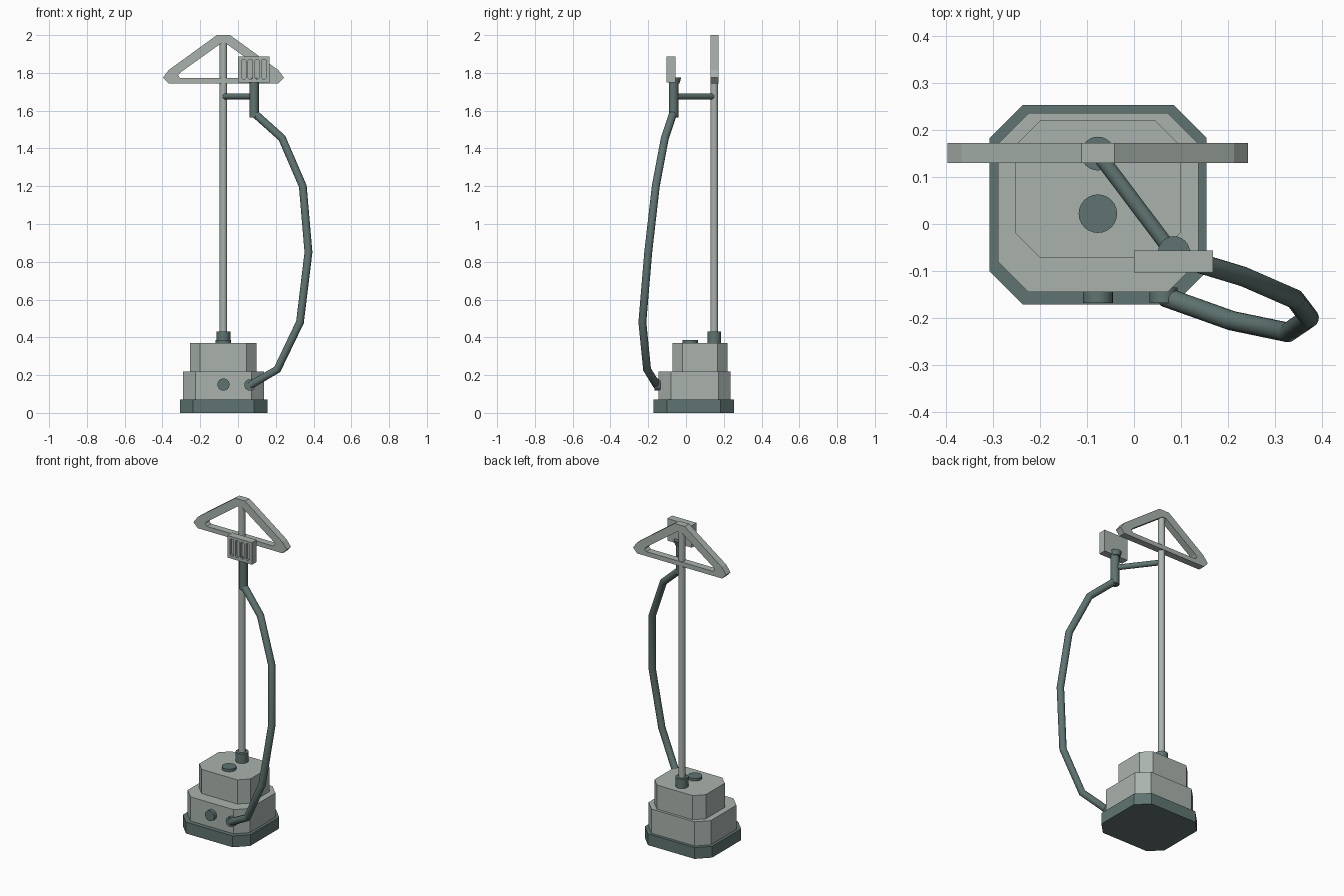
import bpy, bmesh, math
from mathutils import Vector

if "Cube" in bpy.data.objects:
    bpy.data.objects.remove(bpy.data.objects["Cube"])

CX = -0.077  # centre line of the base and pole


def material(name, rgb):
    m = bpy.data.materials.new(name)
    m.diffuse_color = (*rgb, 1)
    m.use_nodes = True
    m.node_tree.nodes["Principled BSDF"].inputs["Base Color"].default_value = m.diffuse_color
    return m


LIGHT = material("pale grey green", (0.40, 0.45, 0.42))
DARK = material("dark grey green", (0.115, 0.175, 0.165))


def mesh_object(name, bm, mat):
    bmesh.ops.recalc_face_normals(bm, faces=bm.faces)
    me = bpy.data.meshes.new(name)
    bm.to_mesh(me)
    bm.free()
    me.materials.append(mat)
    ob = bpy.data.objects.new(name, me)
    bpy.context.collection.objects.link(ob)
    return ob


def smooth(ob):
    bpy.ops.object.select_all(action='DESELECT')
    ob.select_set(True)
    bpy.context.view_layer.objects.active = ob
    bpy.ops.object.shade_smooth_by_angle(angle=math.radians(35))


def chamfered(x0, x1, y0, y1, c):
    """Rectangle outline with cut corners."""
    return [(x0 + c, y0), (x1 - c, y0), (x1, y0 + c), (x1, y1 - c),
            (x1 - c, y1), (x0 + c, y1), (x0, y1 - c), (x0, y0 + c)]


def tier(name, outline, z0, z1, mat):
    bm = bmesh.new()
    face = bm.faces.new([bm.verts.new((x, y, z0)) for x, y in outline])
    up = bmesh.ops.extrude_face_region(bm, geom=[face], use_keep_orig=True)
    verts = [g for g in up["geom"] if isinstance(g, bmesh.types.BMVert)]
    bmesh.ops.translate(bm, verts=verts, vec=(0, 0, z1 - z0))
    return mesh_object(name, bm, mat)


def rod(name, a, b, r, mat, r2=None):
    a, b = Vector(a), Vector(b)
    bm = bmesh.new()
    bmesh.ops.create_cone(bm, cap_ends=True, segments=24, radius1=r,
                          radius2=r if r2 is None else r2, depth=(b - a).length)
    turn = Vector((0, 0, 1)).rotation_difference(b - a).to_matrix()
    bmesh.ops.rotate(bm, verts=bm.verts, matrix=turn)
    bmesh.ops.translate(bm, verts=bm.verts, vec=(a + b) / 2)
    ob = mesh_object(name, bm, mat)
    smooth(ob)
    return ob


def curve_to_mesh(name, cu, mat, rotation=(0, 0, 0), location=(0, 0, 0)):
    ob = bpy.data.objects.new(name, cu)
    bpy.context.collection.objects.link(ob)
    cu.materials.append(mat)
    ob.rotation_euler, ob.location = rotation, location
    bpy.ops.object.select_all(action='DESELECT')
    ob.select_set(True)
    bpy.context.view_layer.objects.active = ob
    bpy.ops.object.convert(target='MESH')
    return bpy.context.view_layer.objects.active


def add_spline(cu, pts, cyclic):
    s = cu.splines.new('POLY')
    s.points.add(len(pts) - 1)
    for p, co in zip(s.points, pts):
        p.co = (*co, 1) if len(co) == 3 else (*co, 0, 1)
    s.use_cyclic_u = cyclic


def upright_plate(name, loops, y0, y1, mat):
    """Plate in the xz plane; loops after the first are holes."""
    cu = bpy.data.curves.new(name, 'CURVE')
    cu.dimensions = '2D'
    cu.fill_mode = 'BOTH'
    cu.extrude = (y1 - y0) / 2
    for loop in loops:
        add_spline(cu, loop, True)
    ob = curve_to_mesh(name, cu, mat, (math.pi / 2, 0, 0), (0, (y0 + y1) / 2, 0))
    for p in ob.data.polygons:
        p.use_smooth = False
    return ob


# Stepped base
tier("base_foot", chamfered(-0.308, 0.155, -0.172, 0.254, 0.071), 0, 0.07, DARK)
tier("water_tank", chamfered(-0.29, 0.137, -0.145, 0.236, 0.065), 0.07, 0.22, LIGHT)
tier("upper_housing", chamfered(-0.253, 0.099, -0.072, 0.22, 0.053), 0.22, 0.37, LIGHT)

# Knob, filler cap and hose port
rod("filler_cap", (CX, 0.022, 0.365), (CX, 0.022, 0.386), 0.041, DARK)
rod("front_knob", (CX, -0.14, 0.15), (CX, -0.168, 0.15), 0.032, DARK)
rod("hose_port", (0.063, -0.135, 0.148), (0.063, -0.168, 0.148), 0.03, DARK)

# Pole with its collar and side arm
rod("pole_collar", (CX, 0.15, 0.365), (CX, 0.15, 0.43), 0.036, DARK)
rod("pole", (CX, 0.15, 0.42), (CX, 0.15, 1.965), 0.02, LIGHT)
rod("support_arm", (CX, 0.15, 1.675), (0.085, -0.065, 1.675), 0.016, DARK)


# Triangular hanger, mirrored about the pole
def mirrored(half):
    return [(CX + x, z) for x, z in half] + [(CX - x, z) for x, z in reversed(half)]


outer = mirrored([(0.292, 1.745), (0.32, 1.775), (0.29, 1.815), (0.035, 2.0)])
inner = mirrored([(0.228, 1.773), (0.241, 1.787), (0.228, 1.802), (0.014, 1.955)])
upright_plate("hanger", [outer, inner], 0.13, 0.173, LIGHT)

# Steam head: slotted front plate on a solid back
head = [(0.0, 1.75), (0.168, 1.75), (0.168, 1.887), (0.0, 1.887)]
slots = [chamfered(x - 0.012, x + 0.012, 1.767, 1.872, 0.007)
         for x in (0.03, 0.066, 0.102, 0.138)]
upright_plate("steam_head_grille", [head] + slots, -0.103, -0.088, LIGHT)
upright_plate("steam_head_back", [head], -0.088, -0.056, LIGHT)

# Handle with a flared top
rod("handle", (0.085, -0.066, 1.565), (0.085, -0.066, 1.752), 0.025, DARK)
rod("handle_flare", (0.085, -0.06, 1.745), (0.085, -0.06, 1.775), 0.026, DARK, 0.034)

# Bent hose from the port to the handle
hose = bpy.data.curves.new("hose", 'CURVE')
hose.dimensions = '3D'
hose.bevel_depth = 0.021
hose.bevel_resolution = 6
hose.use_fill_caps = True
add_spline(hose, [(0.065, -0.155, 0.147), (0.208, -0.206, 0.23), (0.328, -0.231, 0.48),
                  (0.373, -0.2, 0.85), (0.343, -0.16, 1.2), (0.233, -0.112, 1.455),
                  (0.088, -0.068, 1.585)], False)
smooth(curve_to_mesh("hose", hose, DARK))
